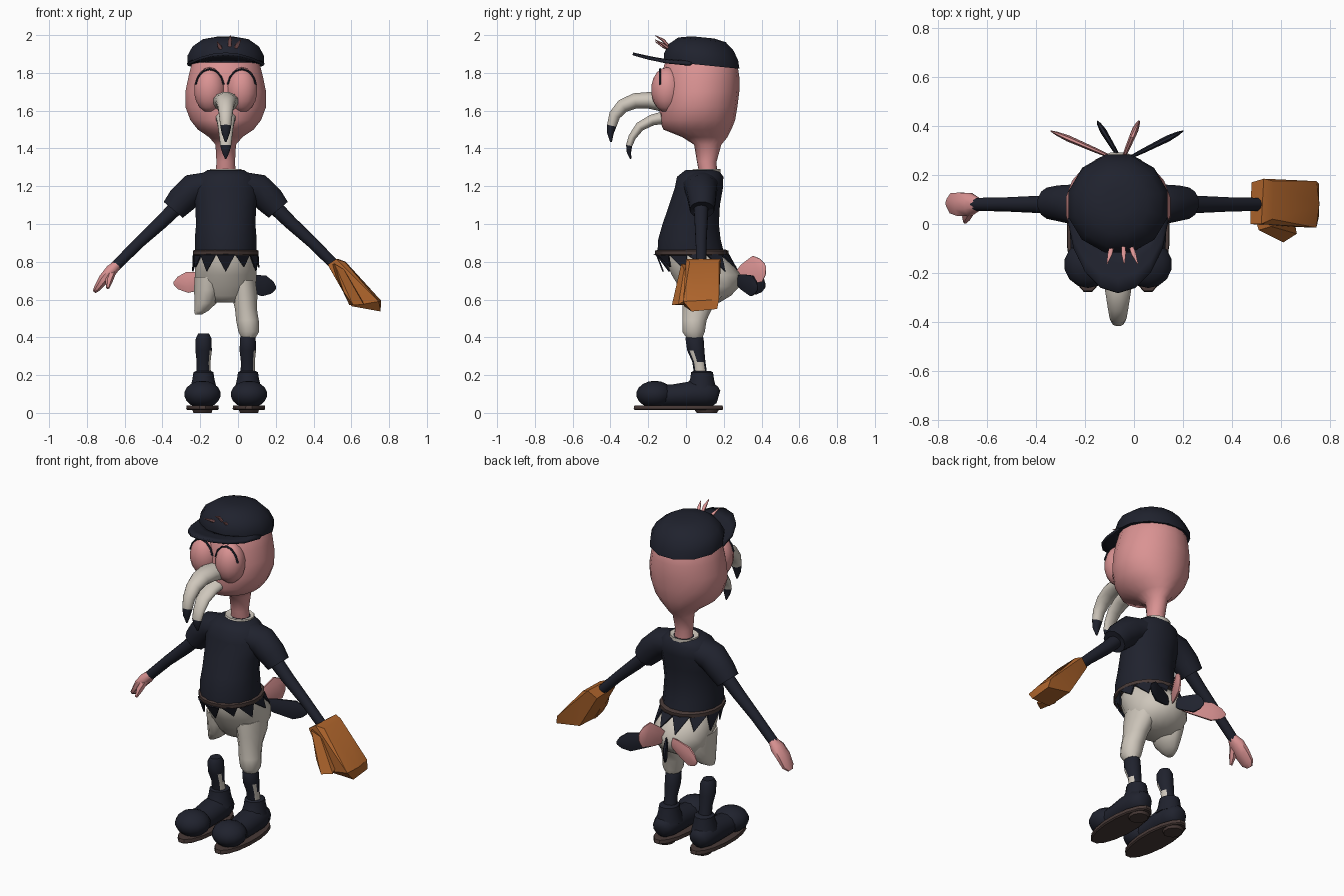
import bpy, bmesh, math
from mathutils import Vector, Matrix

CX = -0.065          # symmetry plane of the figure
X, Y, Z = Vector((1, 0, 0)), Vector((0, 1, 0)), Vector((0, 0, 1))


def make_mat(name, rgb):
    m = bpy.data.materials.new(name)
    m.diffuse_color = (*rgb, 1)
    return m


NAVY = make_mat("navy", (0.014, 0.016, 0.027))
PINK = make_mat("pink", (0.70, 0.29, 0.29))
CREAM = make_mat("cream", (0.62, 0.57, 0.50))
TAN = make_mat("tan_leather", (0.43, 0.13, 0.025))
BROWN = make_mat("dark_brown", (0.065, 0.042, 0.038))


def finish(name, bm, mat, angle=50):
    bmesh.ops.recalc_face_normals(bm, faces=bm.faces)
    me = bpy.data.meshes.new(name)
    bm.to_mesh(me)
    bm.free()
    me.materials.append(mat)
    ob = bpy.data.objects.new(name, me)
    bpy.context.collection.objects.link(ob)
    bpy.ops.object.select_all(action='DESELECT')
    ob.select_set(True)
    bpy.context.view_layer.objects.active = ob
    if angle:
        bpy.ops.object.shade_smooth_by_angle(angle=math.radians(angle))
    return ob


def tube(name, rings, mat, u=None, n=12, tilt=0, angle=50):
    """Loft of ellipses (x, y, z, a, b); level rings unless a side axis u is given."""
    bm = bmesh.new()
    pts = [Vector(r[:3]) for r in rings]
    loops = []
    for i, r in enumerate(rings):
        e1, e2 = X, Y
        if u is not None:
            t = (pts[min(i + 1, len(pts) - 1)] - pts[max(i - 1, 0)]).normalized()
            e2 = t.cross(u).normalized()
            e1 = e2.cross(t)
        loop = []
        for k in range(n):
            w = 2 * math.pi * (k + 0.5) / n
            p = pts[i] + e1 * r[3] * math.cos(w) + e2 * r[4] * math.sin(w)
            p.z -= tilt * (p.y - pts[i].y)
            loop.append(bm.verts.new(p))
        loops.append(loop)
    for a, b in zip(loops, loops[1:]):
        for k in range(n):
            bm.faces.new((a[k], a[(k + 1) % n], b[(k + 1) % n], b[k]))
    bm.faces.new(loops[0])
    bm.faces.new(loops[-1])
    return finish(name, bm, mat, angle)


def level(name, rows, mat, cx=CX, **kw):
    """Level loft from rows (z, y, rx, ry)."""
    return tube(name, [(cx, y, z, a, b) for z, y, a, b in rows], mat, **kw)


def ball(name, c, r, mat):
    bm = bmesh.new()
    bmesh.ops.create_uvsphere(bm, u_segments=14, v_segments=9, radius=1,
                              matrix=Matrix.Translation(c) @ Matrix.Diagonal((*r, 1)))
    return finish(name, bm, mat)


def hull(name, pts, mat):
    bm = bmesh.new()
    for p in pts:
        bm.verts.new(p)
    bmesh.ops.convex_hull(bm, input=bm.verts)
    return finish(name, bm, mat, 30)


def paint(ob, mat, test):
    ob.data.materials.append(mat)
    for p in ob.data.polygons:
        if test(p):
            p.material_index = 1


# Head and neck
level("head", [(1.24, .12, .055, .045), (1.33, .11, .05, .052), (1.42, .115, .055, .072),
               (1.46, .10, .09, .12), (1.50, .06, .15, .18), (1.55, .06, .19, .20),
               (1.62, .065, .217, .207), (1.70, .072, .217, .21), (1.78, .075, .20, .207),
               (1.86, .08, .18, .19), (1.92, .08, .13, .14)], PINK, n=18)

# Closed eyes with dark lash lines
for s, side in ((-1, "right"), (1, "left")):
    ex = CX + s * .085
    ball("eyelid_" + side, (ex, -.10, 1.71), (.085, .085, .12), PINK)
    arc = [math.radians(d) for d in range(15, 166, 25)]
    tube("lash_" + side, [(ex + .077 * math.cos(t), -.137, 1.71 + .11 * math.sin(t), .006, .006)
                          for t in arc], NAVY, u=Y, n=5)

# Beak halves with dark tips
upper = tube("upper_beak", [(CX, -.13, 1.645, .07, .05), (CX, -.20, 1.655, .065, .045),
                            (CX, -.27, 1.652, .055, .042), (CX, -.335, 1.625, .044, .038),
                            (CX, -.378, 1.575, .036, .032), (CX, -.393, 1.52, .03, .026),
                            (CX, -.40, 1.48, .022, .018), (CX, -.397, 1.435, .005, .005)], CREAM, u=X)
paint(upper, NAVY, lambda p: p.center.z < 1.53)
lower = tube("lower_beak", [(CX, -.11, 1.565, .055, .035), (CX, -.18, 1.55, .05, .03),
                            (CX, -.245, 1.515, .042, .026), (CX, -.285, 1.46, .035, .021),
                            (CX, -.301, 1.415, .03, .017), (CX, -.302, 1.38, .02, .012),
                            (CX, -.293, 1.345, .004, .004)], CREAM, u=X)
paint(lower, NAVY, lambda p: p.center.z < 1.42)

# Cap, brim and head tuft
level("cap", [(1.842, .083, .208, .207), (1.885, .08, .21, .203), (1.935, .08, .182, .178),
              (1.975, .085, .125, .13), (1.988, .09, .06, .06)], NAVY, tilt=.1, angle=35)
bm = bmesh.new()
grid = []
for j in range(4):
    v = j / 3
    grid.append([bm.verts.new((CX + (.195 + .015 * v) * math.sin(a), .08 - (.18 + .18 * v) * math.cos(a),
                               1.868 + v * (.04 * math.cos(a) ** 2 - .02 * math.sin(a) ** 2)))
                 for a in [math.radians(d) for d in range(-80, 81, 20)]])
for r, q in zip(grid, grid[1:]):
    for k in range(len(r) - 1):
        bm.faces.new((r[k], r[k + 1], q[k + 1], q[k]))
brim = finish("cap_brim", bm, NAVY)
brim.modifiers.new("thickness", 'SOLIDIFY').thickness = .014
for i, (bx, tx, tz) in enumerate(((-.085, -.11, 1.965), (-.045, -.04, 1.998), (-.02, .015, 1.975))):
    tube("tuft_%d" % i, [(bx, -.07, 1.915, .008, .008), ((bx + tx) / 2, -.12, tz - .025, .011, .008),
                         (tx, -.163, tz, .002, .002)], PINK, u=X, n=6)

# Shirt, collar, belt and ragged hem
level("shirt", [(.845, .025, .165, .18), (.92, .018, .167, .168), (1.0, .025, .16, .152),
                (1.1, .045, .165, .137), (1.19, .068, .178, .13), (1.25, .075, .155, .125),
                (1.285, .085, .10, .09)], NAVY, n=16)
level("collar", [(1.265, .10, .09, .085), (1.292, .11, .085, .075), (1.285, .115, .06, .055)], CREAM)
level("belt", [(.832, .03, .168, .188), (.838, .03, .176, .195), (.858, .03, .176, .195),
               (.864, .03, .165, .18)], BROWN, n=18)
bm = bmesh.new()
N = 11
for k in range(N):
    def hem(f, z, cy, rx, ry):
        w = 2 * math.pi * (k + f) / N - math.pi / 2
        return bm.verts.new((CX + rx * math.cos(w), cy + ry * math.sin(w), z))
    bm.faces.new((hem(-.5, .84, .03, .172, .19), hem(0, .84, .03, .176, .196),
                  hem(.5, .84, .03, .172, .19), hem(0, .75 + .02 * (k % 2), .08, .18, .197)))
rag = finish("ragged_hem", bm, NAVY, 0)
rag.modifiers.new("thickness", 'SOLIDIFY').thickness = .008

# Sleeves and arms
for s, side in ((-1, "right"), (1, "left")):
    tube("sleeve_" + side, [(CX + s * x, y, z, a, b) for x, y, z, a, b in
         ((.08, .075, 1.21, .10, .07), (.17, .08, 1.185, .085, .085), (.235, .085, 1.125, .075, .08),
          (.278, .085, 1.075, .066, .068), (.27, .085, 1.083, .045, .045))], NAVY, u=Y)
    tube("arm_" + side, [(CX + s * x, .08, z, r, r) for x, z, r in
         ((.22, 1.13, .042), (.34, 1.01, .036), (.46, .90, .03), (.585, .775, .028))], NAVY, u=Y, n=10)

# Bare hand
tube("hand", [(-.635, .08, .79, .026, .026), (-.67, .08, .755, .05, .034), (-.71, .08, .71, .052, .03),
              (-.745, .085, .66, .045, .02), (-.762, .085, .64, .02, .01)], PINK, u=Y, n=8)
tube("thumb", [(-.665, .06, .75, .022, .022), (-.683, .03, .70, .02, .02),
               (-.69, .008, .66, .008, .008)], PINK, u=Y, n=6)

# Leather mitt
hull("mitt", [(.475, .0, .785), (.48, .17, .775), (.52, .0, .815), (.53, .185, .815), (.565, .02, .80),
              (.57, .175, .80), (.745, -.015, .59), (.757, .08, .595), (.745, .175, .60),
              (.755, .03, .537), (.755, .165, .55), (.60, -.01, .565), (.60, .165, .575)], TAN)
hull("mitt_thumb", [(.49, .03, .78), (.51, -.025, .79), (.56, -.01, .76), (.56, -.05, .64),
                    (.61, -.075, .57), (.665, -.04, .575), (.59, .03, .57), (.65, .04, .62)], TAN)

# Shorts: seat, full left leg and short right leg
level("shorts_seat", [(.845, .045, .155, .15), (.79, .07, .165, .175), (.73, .108, .167, .187),
                      (.67, .122, .163, .165), (.62, .115, .145, .125), (.585, .10, .10, .08)], CREAM, n=16)
tube("shorts_left_leg", [(.025, .10, .70, .07, .13), (.035, .085, .62, .07, .11), (.042, .06, .55, .06, .08),
                         (.05, .045, .49, .062, .066), (.057, .04, .43, .057, .062),
                         (.055, .045, .395, .037, .042)], CREAM)
tube("shorts_right_leg", [(-.155, .09, .72, .078, .13), (-.16, .09, .65, .075, .12), (-.172, .08, .58, .06, .09),
                          (-.195, .07, .54, .038, .055), (-.21, .06, .52, .018, .025)], CREAM)

# Tail feathers
for name, mat, tip, h in (("tail_feather_outer_pink", PINK, (-.34, .38, .685), .06),
                          ("tail_feather_inner_navy", NAVY, (-.15, .42, .67), .06),
                          ("tail_feather_inner_pink", PINK, (.02, .42, .78), .08),
                          ("tail_feather_outer_navy", NAVY, (.20, .38, .66), .06)):
    base, tip = Vector((-.05, .255, .71)), Vector(tip)
    tube(name, [(*base.lerp(tip, f), h * a, .014 * a) for f, a in
                ((0, .3), (.35, .75), (.75, 1.0), (.92, .6), (1, .15))], mat, u=Z, n=8)

# Socks, shoes and soles
for s, side in ((-1, "right"), (1, "left")):
    fx = CX + s * .123
    sock = level("sock_" + side, [(.42, .045, .03, .035), (.395, .045, .043, .05), (.33, .052, .045, .047),
                                  (.27, .068, .038, .036), (.19, .08, .04, .036)],
                 NAVY, cx=CX + s * .117)
    paint(sock, CREAM, lambda p: .2 < p.center.z < .35 and p.normal.x > .6
          and (p.center.z < .3 or p.normal.y < -.1))
    level("shoe_ankle_" + side, [(.12, .08, .075, .085), (.18, .085, .06, .065), (.215, .085, .055, .06),
                                 (.222, .085, .04, .045)], NAVY, cx=fx + s * -.005)
    tube("shoe_body_" + side, [(fx, y, z, a, b) for y, z, a, b in
         ((-.15, .09, .07, .06), (-.06, .092, .075, .062), (.03, .10, .078, .07),
          (.11, .10, .075, .07), (.155, .09, .055, .055), (.172, .085, .03, .035))], NAVY, u=X)
    ball("shoe_toe_" + side, (fx, -.165, .098), (.099, .098, .072), NAVY)
    level("sole_" + side, [(.014, -.04, .08, .235), (.02, -.04, .088, .242), (.04, -.04, .086, .238)],
          BROWN, cx=fx, n=16, angle=30)
    level("heel_" + side, [(0, .11, .05, .055), (.02, .11, .056, .07)], BROWN, cx=fx, angle=30)
